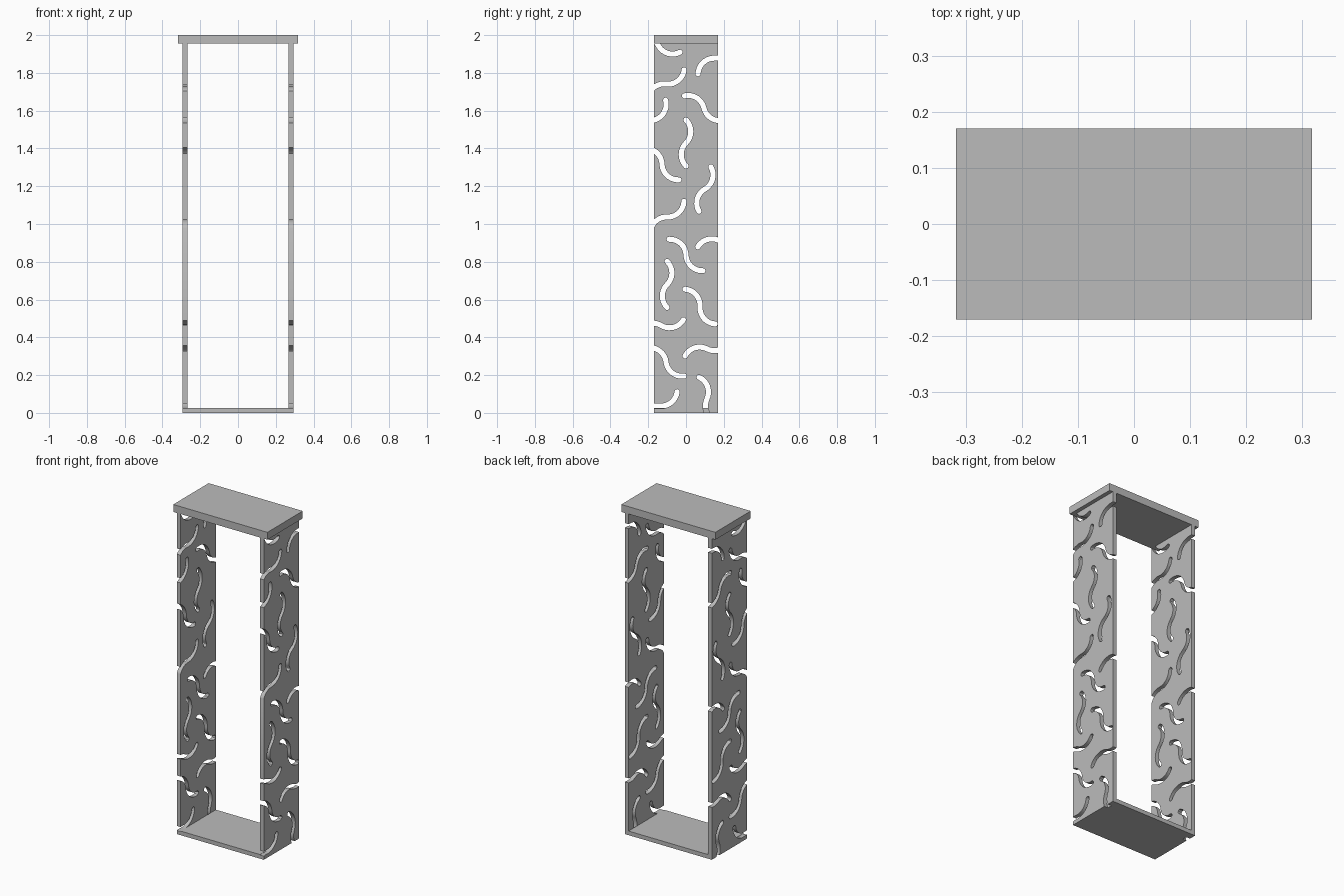
import bpy, bmesh
from math import sin, cos, radians, pi
from mathutils import Vector, Matrix

if "Cube" in bpy.data.objects:
    bpy.data.objects.remove(bpy.data.objects["Cube"])

# One plain grey for the whole stand
grey = bpy.data.materials.new("plain_grey")
grey.use_nodes = True
colour = (0.5, 0.5, 0.5, 1)
grey.diffuse_color = colour
grey.node_tree.nodes["Principled BSDF"].inputs["Base Color"].default_value = colour

DEPTH = 0.17          # half depth of every part
OUTER, INNER = 0.293, 0.268
LID_BOTTOM = 1.955
SLOT_HALF_WIDTH = 0.0135
HALF_CHORD = 0.122    # chord of one quarter arc


def make_object(name, bm):
    bmesh.ops.recalc_face_normals(bm, faces=bm.faces)
    mesh = bpy.data.meshes.new(name)
    bm.to_mesh(mesh)
    bm.free()
    mesh.materials.append(grey)
    obj = bpy.data.objects.new(name, mesh)
    bpy.context.collection.objects.link(obj)
    return obj


def box(name, low, high):
    low, high = Vector(low), Vector(high)
    bm = bmesh.new()
    place = Matrix.Translation((low + high) / 2) @ Matrix.Diagonal((*(high - low), 1))
    bmesh.ops.create_cube(bm, size=1, matrix=place)
    return make_object(name, bm)


def wave_outline(steps=10, cap_steps=6):
    """Outline of a round-ended S made of two quarter arcs."""
    radius = HALF_CHORD / 2 / sin(pi / 4)
    half = []
    for i in range(steps + 1):
        a = -pi / 4 - pi / 2 + pi / 2 * i / steps
        point = Vector((HALF_CHORD / 2 + radius * cos(a), radius * (cos(pi / 4) + sin(a))))
        half.append((point, Vector((cos(a), sin(a)))))
    # One side of the S; the other is its half-turn copy
    path = [(-p, n) for p, n in reversed(half[1:])] + half
    side = [p + n * SLOT_HALF_WIDTH for p, n in path]
    end, normal = half[-1]
    for i in range(1, cap_steps):
        side.append(end + Matrix.Rotation(pi * i / cap_steps, 2) @ normal * SLOT_HALF_WIDTH)
    return side + [-p for p in side]


# Wavy slots: centre depth, centre height, tilt in degrees
SLOTS = [
    (-0.148, 1.947, -18), (0.153, 1.878, 43), (-0.106, 1.741, 38),
    (-0.169, 1.55, 60), (0.095, 1.614, -32), (0, 1.429, -90),
    (-0.127, 1.317, -43), (0.1, 1.185, 75), (-0.1, 1.037, 43),
    (0, 0.836, -43), (0.18, 0.91, 15), (-0.1, 0.68, -90),
    (0.074, 0.563, -49), (-0.132, 0.463, 14), (-0.106, 0.27, -38),
    (0.111, 0.339, 18), (-0.143, 0.037, 38), (0.111, 0.074, -70),
]


def slot_cutter():
    bm = bmesh.new()
    outline = wave_outline()
    for y, z, tilt in SLOTS:
        turn = Matrix.Rotation(radians(tilt), 2)
        ring = [turn @ p + Vector((y, z)) for p in outline]
        face = bm.faces.new([bm.verts.new((-0.4, p.x, p.y)) for p in ring])
        result = bmesh.ops.extrude_face_region(bm, geom=[face])
        moved = [v for v in result["geom"] if isinstance(v, bmesh.types.BMVert)]
        bmesh.ops.translate(bm, verts=moved, vec=(0.8, 0, 0))
    cutter = make_object("slot_cutter", bm)
    cutter.hide_render = True
    return cutter


# Lid and base
box("lid", (-0.317, -DEPTH, LID_BOTTOM), (0.317, DEPTH, 2))
box("base", (-INNER, -DEPTH, 0), (INNER, DEPTH, 0.025))

# Side panels pierced by the slots
cutter = slot_cutter()
for name, x in (("right_panel", -OUTER), ("left_panel", INNER)):
    panel = box(name, (x, -DEPTH, 0), (x + OUTER - INNER, DEPTH, LID_BOTTOM))
    cut = panel.modifiers.new("slots", "BOOLEAN")
    cut.operation, cut.solver, cut.object = "DIFFERENCE", "EXACT", cutter
    bpy.ops.object.select_all(action="DESELECT")
    panel.select_set(True)
    bpy.context.view_layer.objects.active = panel
    bpy.ops.object.modifier_apply(modifier=cut.name)
    bpy.ops.object.shade_smooth_by_angle(angle=radians(30))
bpy.data.objects.remove(cutter)
